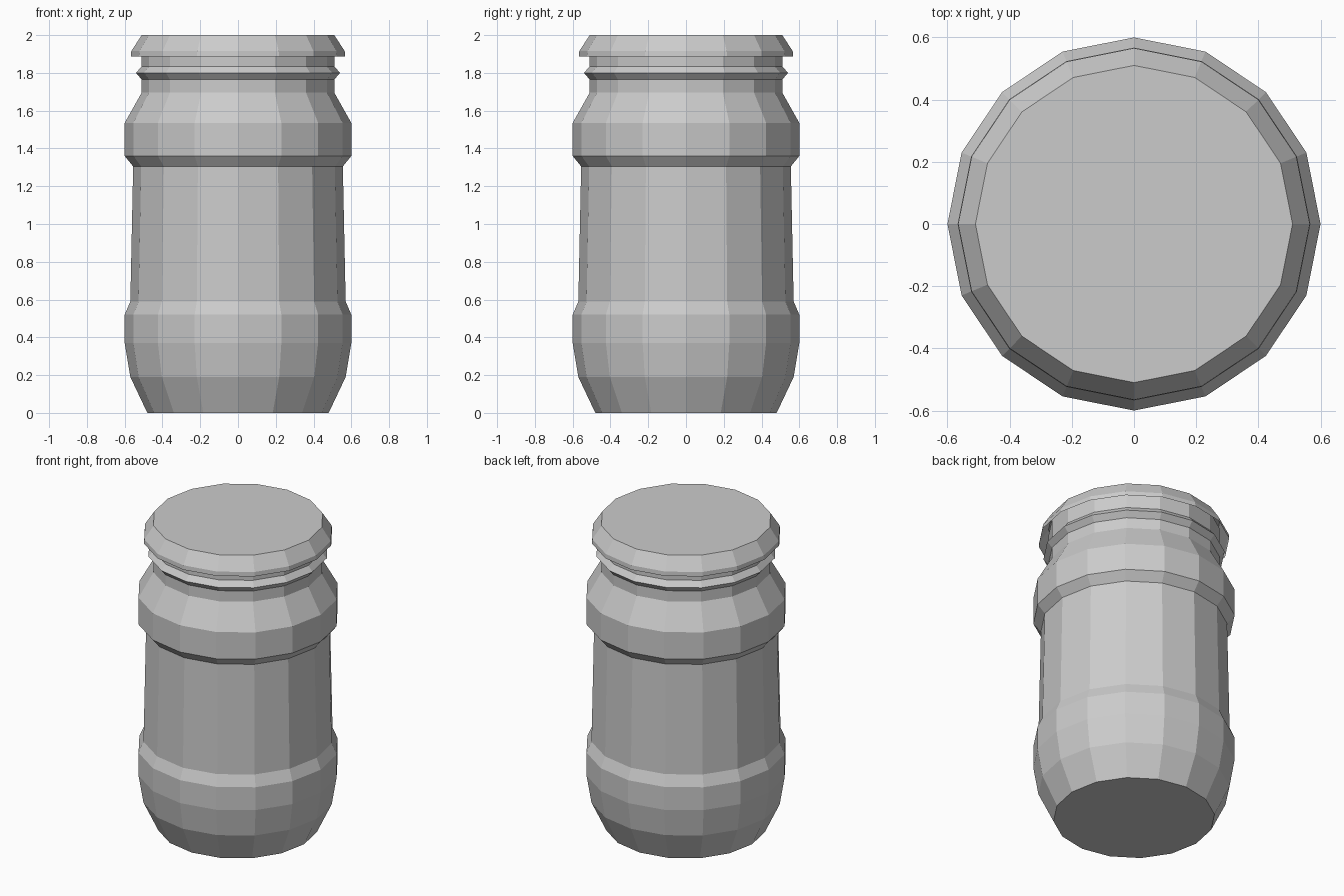
import bpy, bmesh
from math import cos, sin, tau

if "Cube" in bpy.data.objects:
    bpy.data.objects.remove(bpy.data.objects["Cube"])

SIDES = 16


def lathe(name, profile, cap_bottom=False, cap_top=False):
    """Turn an (r, z) profile, listed bottom to top, about the z axis."""
    bm = bmesh.new()
    rings = [[bm.verts.new((r * cos(tau * i / SIDES), r * sin(tau * i / SIDES), z))
              for i in range(SIDES)] for r, z in profile]
    for low, high in zip(rings, rings[1:]):
        for i in range(SIDES):
            j = (i + 1) % SIDES
            bm.faces.new((low[i], low[j], high[j], high[i]))
    if cap_bottom:
        bm.faces.new(rings[0][::-1])
    if cap_top:
        bm.faces.new(rings[-1])
    mesh = bpy.data.meshes.new(name)
    bm.to_mesh(mesh)
    bm.free()
    obj = bpy.data.objects.new(name, mesh)
    bpy.context.collection.objects.link(obj)
    return obj


# Jar: rounded foot, recessed label band, shoulder, neck with thread ridge
lathe("jar_body", [
    (0.48, 0), (0.57, 0.19), (0.60, 0.37), (0.60, 0.52), (0.57, 0.59),
    (0.555, 1.305), (0.60, 1.36), (0.60, 1.535), (0.51, 1.695),
    (0.51, 1.765), (0.54, 1.80), (0.51, 1.835), (0.51, 1.96),
], cap_bottom=True)

# Lid: bevelled cap, open underneath around the neck
lathe("lid", [(0.567, 1.887), (0.565, 1.915), (0.51, 2.0)], cap_top=True)
